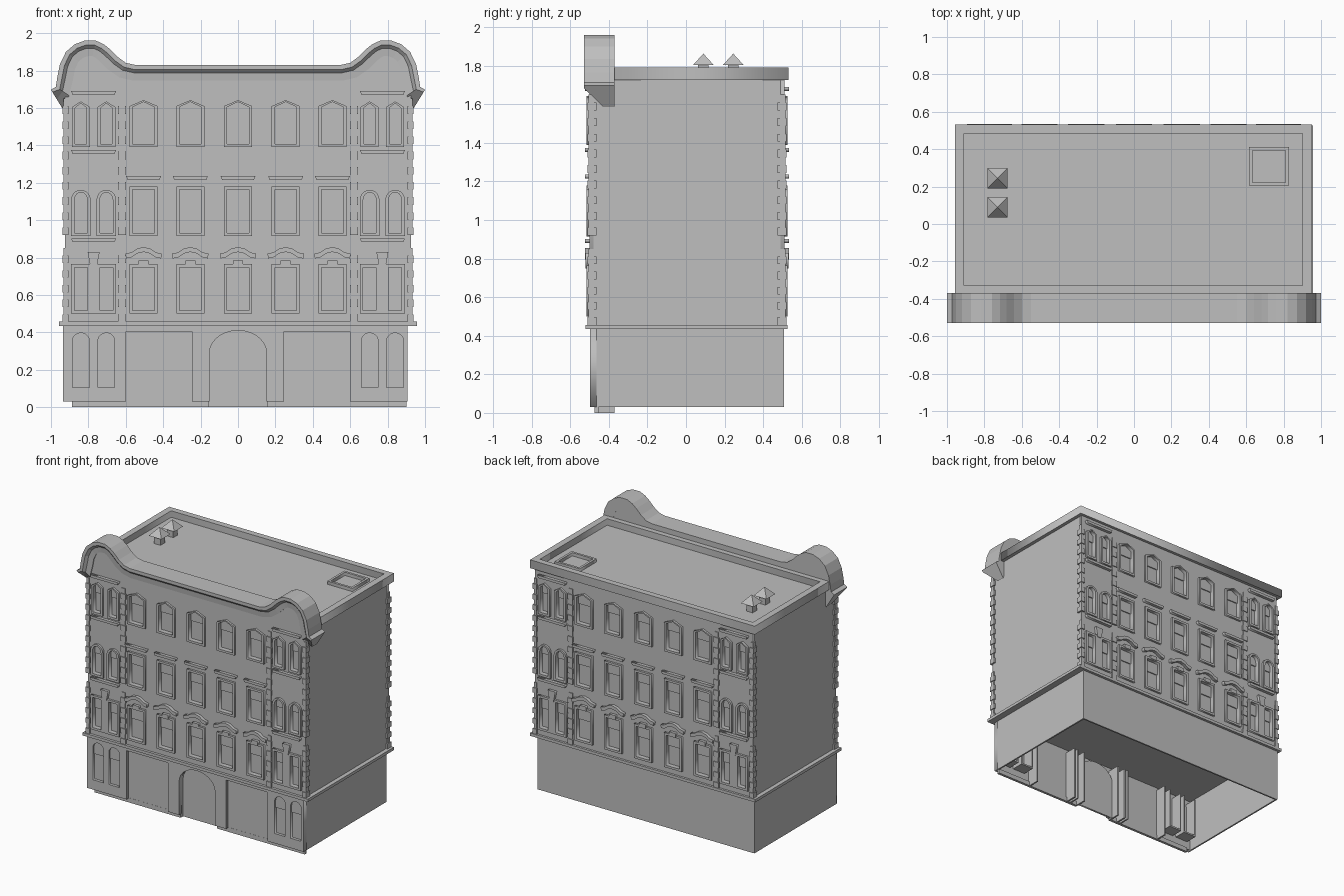
import bpy, bmesh, math
from mathutils import Vector, Matrix

if "Cube" in bpy.data.objects:
    bpy.data.objects.remove(bpy.data.objects["Cube"], do_unlink=True)

stone = bpy.data.materials.new("grey stone")
stone.use_nodes = True
GREY = (0.52, 0.52, 0.52, 1)
stone.diffuse_color = GREY
stone.node_tree.nodes["Principled BSDF"].inputs["Base Color"].default_value = GREY


def add_object(name, bm):
    bmesh.ops.remove_doubles(bm, verts=bm.verts, dist=0.0001)
    bmesh.ops.recalc_face_normals(bm, faces=bm.faces)
    mesh = bpy.data.meshes.new(name)
    bm.to_mesh(mesh)
    bm.free()
    mesh.materials.append(stone)
    obj = bpy.data.objects.new(name, mesh)
    bpy.context.collection.objects.link(obj)
    return obj


def boxes(name, items):
    """Each item is (x0, x1, y0, y1, z0, z1)."""
    bm = bmesh.new()
    for x0, x1, y0, y1, z0, z1 in items:
        m = Matrix.Translation(((x0 + x1) / 2, (y0 + y1) / 2, (z0 + z1) / 2))
        bmesh.ops.create_cube(bm, size=1, matrix=m @ Matrix.Diagonal((x1 - x0, y1 - y0, z1 - z0, 1)))
    return add_object(name, bm)


def prism(name, loops, a, b, upright=True):
    """Fill nested outlines and extrude them along y (upright) or z."""
    curve = bpy.data.curves.new(name, 'CURVE')
    curve.dimensions = '2D'
    curve.fill_mode = 'BOTH'
    curve.extrude = abs(b - a) / 2
    for loop in loops:
        s = curve.splines.new('POLY')
        s.points.add(len(loop) - 1)
        for p, (u, v) in zip(s.points, loop):
            p.co = (u, v, 0, 1)
        s.use_cyclic_u = True
    tmp = bpy.data.objects.new(name, curve)
    bpy.context.collection.objects.link(tmp)
    mesh = bpy.data.meshes.new_from_object(tmp.evaluated_get(bpy.context.evaluated_depsgraph_get()))
    bm = bmesh.new()
    bm.from_mesh(mesh)
    bpy.data.objects.remove(tmp, do_unlink=True)
    bpy.data.meshes.remove(mesh)
    bpy.data.curves.remove(curve)
    mid = (a + b) / 2
    for v in bm.verts:
        x, y, z = v.co
        v.co = (x, mid + z, y) if upright else (x, y, mid + z)
    return add_object(name, bm)


def rect(x0, x1, z0, z1):
    return [(x0, z0), (x0, z1), (x1, z1), (x1, z0)]


def opening(cx, w, z0, spring, rise=0, n=1):
    """Window outline: n=1 square head, n=2 peaked, more for an arch."""
    arc = [(cx - w / 2 * math.cos(math.pi * i / n), spring + rise * math.sin(math.pi * i / n))
           for i in range(n + 1)]
    return [(cx - w / 2, z0)] + arc + [(cx + w / 2, z0)]


SINGLES = [-0.505, -0.255, 0, 0.255, 0.505]
PAIRS = [-0.84, -0.704, 0.704, 0.84]
BAYS = [-0.772, 0.772]
FRONT, BACK = -0.5, 0.51

# window rows: centres, width, sill, spring, rise, head segments, sash line
ROWS = [
    (SINGLES, 0.15, 1.39, 1.61, 0.032, 2, 1.545),
    (PAIRS, 0.096, 1.39, 1.605, 0.03, 2, 1.545),
    (SINGLES, 0.15, 0.915, 1.18, 0, 1, 1.08),
    (PAIRS, 0.104, 0.915, 1.11, 0.052, 10, 1.08),
    (SINGLES, 0.15, 0.5, 0.765, 0, 1, 0.66),
    (PAIRS, 0.104, 0.5, 0.765, 0, 1, 0.66),
]


def facade(side, wall, s):
    """Upper storeys of one long side; s is the outward y direction."""
    def plate(part, loops, d0, d1):
        prism(side + "_" + part, loops, wall + s * d0, wall + s * d1)

    holes, frames, sashes = [], [], []
    t = 0.017
    for centres, w, z0, spring, rise, n, sash in ROWS:
        top = t if n == 1 else t * 0.3
        for cx in centres:
            hole = opening(cx, w - 2 * t, z0 + t, spring - top, rise * 0.85, n)
            holes.append(hole)
            frames.append(hole)
            sashes.append(opening(cx, w - 2 * t, sash, spring - top, rise * 0.85, n))
            if not (centres is PAIRS and n == 1):
                frames.append(opening(cx, w, z0, spring, rise, n))
    frames += [rect(c - 0.12, c + 0.12, 0.5, 0.765) for c in BAYS]
    plate("wall", [rect(-0.925, 0.925, 0.44, 1.74)] + holes, -0.02, 0)
    plate("window_frames", frames, -0.003, 0.016)
    plate("upper_sashes", sashes, -0.022, -0.012)

    # straight lintels and sills, tapered at the ends
    trims = []
    for cx, half, z0, z1, taper in (
            [(c, 0.12, 1.67, 1.69, -0.008) for c in BAYS]
            + [(c, 0.12, z, z + 0.02, 0.008) for c in BAYS for z in (1.354, 0.882)]
            + [(c, 0.093, 1.215, 1.235, -0.008) for c in SINGLES]):
        lo, hi = half + min(taper, 0), half - max(taper, 0)
        if taper > 0:
            lo, hi = hi, lo
        trims.append([(cx - lo, z0), (cx - hi, z1), (cx + hi, z1), (cx + lo, z0)])
    plate("lintels_and_sills", trims, -0.003, 0.024)

    # curved hoods and keystones of the first floor
    crown = [(-0.097, 0.815), (-0.065, 0.822), (-0.035, 0.842), (0, 0.85),
             (0.035, 0.842), (0.065, 0.822), (0.097, 0.815)]
    hoods = [[(c + x, z + 0.006) for x, z in crown] + [(c + x * 0.97, z - 0.02) for x, z in crown[::-1]]
             for c in SINGLES]
    plate("curved_hoods", hoods, -0.003, 0.024)
    keys = [rect(c - 0.027, c + 0.027, 0.755, 0.785) for c in SINGLES]
    keys += [[(c - 0.017, 0.75), (c - 0.032, 0.83), (c + 0.032, 0.83), (c + 0.017, 0.75)] for c in BAYS]
    plate("keystones", keys, -0.003, 0.021)


facade("front", FRONT, -1)
facade("back", BACK, 1)

# main volume and string course
boxes("upper_body", [(-0.925, 0.925, FRONT + 0.02, BACK - 0.02, 0.44, 1.74)])
boxes("string_course", [(-0.957, 0.957, -0.52, 0.527, 0.435, 0.457)])

# quoins at the corners and pilaster strips beside the end bays
quoins = []
for z0, z1, count in ((0.457, 0.85, 5), (0.92, 1.65, 9)):
    pitch = (z1 - z0) / count
    for i in range(2 * count):
        wide = i % 2 == 0
        a, b = z0 + i * pitch / 2, z0 + (i + 1) * pitch / 2
        e = 0 if wide else 0.006
        for wall, s in ((FRONT, -1), (BACK, 1)):
            ya, yb = sorted((wall + s * (0.012 - e), wall - s * (0.035 - 2 * e)))
            yc, yd = sorted((wall + s * (0.012 - e), wall - s * 0.01))
            for k in (-1, 1):
                xa, xb = sorted((k * (0.905 + e), k * (0.938 - e)))
                quoins.append((xa, xb, ya, yb, a, b))
                quoins.append((k * 0.62 - 0.021 + e, k * 0.62 + 0.021 - e, yc, yd, a, b))
boxes("quoins", quoins)

# ground floor: open shell with shopfronts, arched gate and windows
L, R, LOW, HIGH = -0.936, 0.906, 0.03, 0.436
gate = opening(0, 0.305, LOW, 0.29, 0.12, 14)
shops = [opening(c, 0.352, LOW, 0.405) for c in (-0.423, 0.423)]
ground_windows = [opening(c, 0.09, 0.105, 0.355, 0.042, 10) for c in PAIRS]
outline = [(L, LOW)] + shops[0] + gate + shops[1] + [(R, LOW), (R, HIGH), (L, HIGH)]
prism("ground_front_wall", [outline] + ground_windows, -0.497, -0.465)
boxes("ground_side_and_back_walls", [
    (L, L + 0.012, -0.49, 0.507, LOW, HIGH), (R - 0.012, R, -0.49, 0.507, LOW, HIGH),
    (L, R, 0.495, 0.507, LOW, HIGH)])
boxes("shopfront_panels", [(c - 0.18, c + 0.18, -0.474, -0.462, 0.0, 0.41) for c in (-0.423, 0.423)])
prism("gate_door", [opening(0, 0.31, 0.0, 0.29, 0.122, 14)], -0.445, -0.43)
prism("ground_window_panes", [opening(c, 0.1, 0.095, 0.355, 0.047, 10) for c in PAIRS], -0.475, -0.462)
prism("ground_upper_sashes", [opening(c, 0.09, 0.3, 0.355, 0.042, 10) for c in PAIRS], -0.483, -0.473)
reveals = [(x - 0.006, x + 0.006, -0.47, -0.37, 0.0, 0.41)
           for k in (-1, 1) for x in (k * 0.16, k * 0.222, k * 0.25, k * 0.605)]
reveals += [(c - 0.05, c + 0.05, -0.47, -0.37, 0.09, 0.102) for c in PAIRS]
reveals += [(c + k * 0.05 - 0.004, c + k * 0.05 + 0.004, -0.47, -0.37, 0.09, 0.4)
            for c in PAIRS for k in (-1, 1)]
boxes("interior_reveals", reveals)
boxes("plinth", [(-0.887, -0.155, -0.475, -0.455, 0, 0.035), (0.155, 0.9, -0.475, -0.455, 0, 0.035)])

# roof parapet, skylight and vents
prism("parapet", [rect(-0.957, 0.952, -0.37, 0.532), rect(-0.908, 0.902, -0.33, 0.485)],
      1.726, 1.79, upright=False)
prism("skylight_frame", [rect(0.615, 0.828, 0.205, 0.412), rect(0.633, 0.81, 0.223, 0.394)],
      1.735, 1.765, upright=False)
boxes("vent_stems", [(-0.757, -0.703, y - 0.027, y + 0.027, 1.735, 1.81) for y in (0.09, 0.245)])
caps = bmesh.new()
for y in (0.09, 0.245):
    turn = Matrix.Translation((-0.73, y, 1.833)) @ Matrix.Rotation(math.pi / 4, 4, 'Z')
    bmesh.ops.create_cone(caps, cap_ends=True, segments=4, radius1=0.077, radius2=0,
                          depth=0.06, matrix=turn)
add_object("vent_caps", caps)

# front gable: moulding swept along a line with a round hump at each end
half = [(1.0, 1.697), (0.974, 1.713), (0.966, 1.765), (0.952, 1.834), (0.92, 1.9),
        (0.872, 1.941), (0.82, 1.96), (0.76, 1.96), (0.717, 1.94), (0.682, 1.912),
        (0.642, 1.872), (0.6, 1.841), (0.55, 1.83)]
path = [Vector((-x, z)) for x, z in half] + [Vector(p) for p in half[::-1]]
last = len(path) - 1
normals = []
for i in range(last + 1):
    before = (path[i] - path[i - 1]).normalized() if i > 0 else Vector((0, 0))
    after = (path[i + 1] - path[i]).normalized() if i < last else Vector((0, 0))
    d = (before + after).normalized()
    normals.append(Vector((d.y, -d.x)))

section = [(0, -0.37), (0, -0.53), (0.025, -0.53), (0.043, -0.512), (0.085, -0.507), (0.085, -0.37)]
end_section = [(0, -0.37), (0, -0.53), (0.015, -0.53), (0.06, -0.49), (0.13, -0.43), (0.13, -0.37)]
bm = bmesh.new()
rings = []
for i, (p, nrm) in enumerate(zip(path, normals)):
    prof = end_section if i in (0, last) else section
    rings.append([bm.verts.new((p.x + nrm.x * o, y, p.y + nrm.y * o)) for o, y in prof])
for a, b in zip(rings, rings[1:]):
    for j in range(len(a)):
        k = (j + 1) % len(a)
        bm.faces.new((a[j], a[k], b[k], b[j]))
bm.faces.new(rings[0])
bm.faces.new(rings[-1][::-1])
add_object("gable_moulding", bm)

inner = [p + n * 0.045 for p, n in zip(path, normals)][2:-2]
fill = [(max(-0.925, min(0.925, p.x)), p.y) for p in inner]
prism("gable_wall", [[(-0.925, 1.7)] + fill + [(0.925, 1.7)]], FRONT, -0.371)
